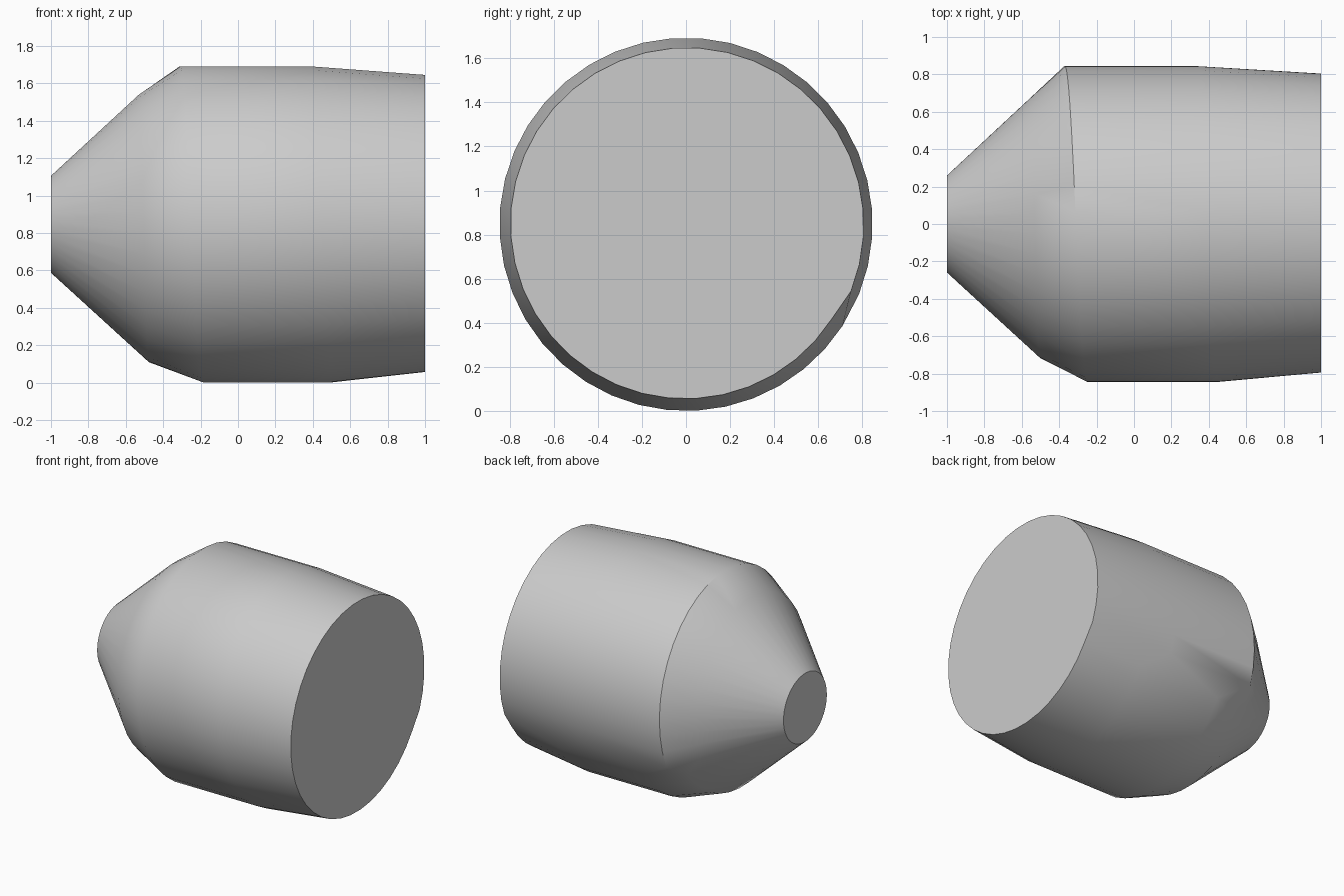
import bpy
import bmesh
from math import sin, cos, radians

cube = bpy.data.objects.get("Cube")
if cube:
    bpy.data.objects.remove(cube, do_unlink=True)

# Single grey material
grey = bpy.data.materials.new("plain_grey")
grey.use_nodes = True
colour = (0.6, 0.6, 0.6, 1)
grey.diffuse_color = colour
grey.node_tree.nodes["Principled BSDF"].inputs["Base Color"].default_value = colour

STEPS = 39
START, END = -22, 327
AXIS_Z = 0.847


def profile(turn):
    """Axial position and radius of each ring; turn counts quarter turns."""
    return [
        (-1.0, 0.26),
        (-0.555 + 0.026 * turn, 0.675 + 0.021 * turn),
        (-0.37 + 0.06 * turn, 0.846),
        (0.34 + 0.055 * turn, 0.846),
        (1.0, 0.806 - 0.005 * turn),
    ]


# Tapered body whose shoulders spiral round the axis, meeting at one seam
bm = bmesh.new()
columns = []
for i in range(STEPS + 1):
    angle = START + (END - START) * i / STEPS
    a = radians(angle)
    columns.append([bm.verts.new((x, r * cos(a), AXIS_Z + r * sin(a)))
                    for x, r in profile(angle / 90)])

for i, col in enumerate(columns):
    nxt = columns[(i + 1) % len(columns)]
    for j in range(len(col) - 1):
        bm.faces.new((col[j], col[j + 1], nxt[j + 1], nxt[j]))

# Flat end caps
bm.faces.new([c[0] for c in columns])
bm.faces.new([c[-1] for c in columns])
bmesh.ops.recalc_face_normals(bm, faces=bm.faces)

mesh = bpy.data.meshes.new("tapered_body")
bm.to_mesh(mesh)
bm.free()
mesh.materials.append(grey)
body = bpy.data.objects.new("tapered_body", mesh)
bpy.context.collection.objects.link(body)

# Smooth sides with crisp cap rims
bpy.context.view_layer.objects.active = body
body.select_set(True)
bpy.ops.object.shade_smooth_by_angle(angle=radians(35))
